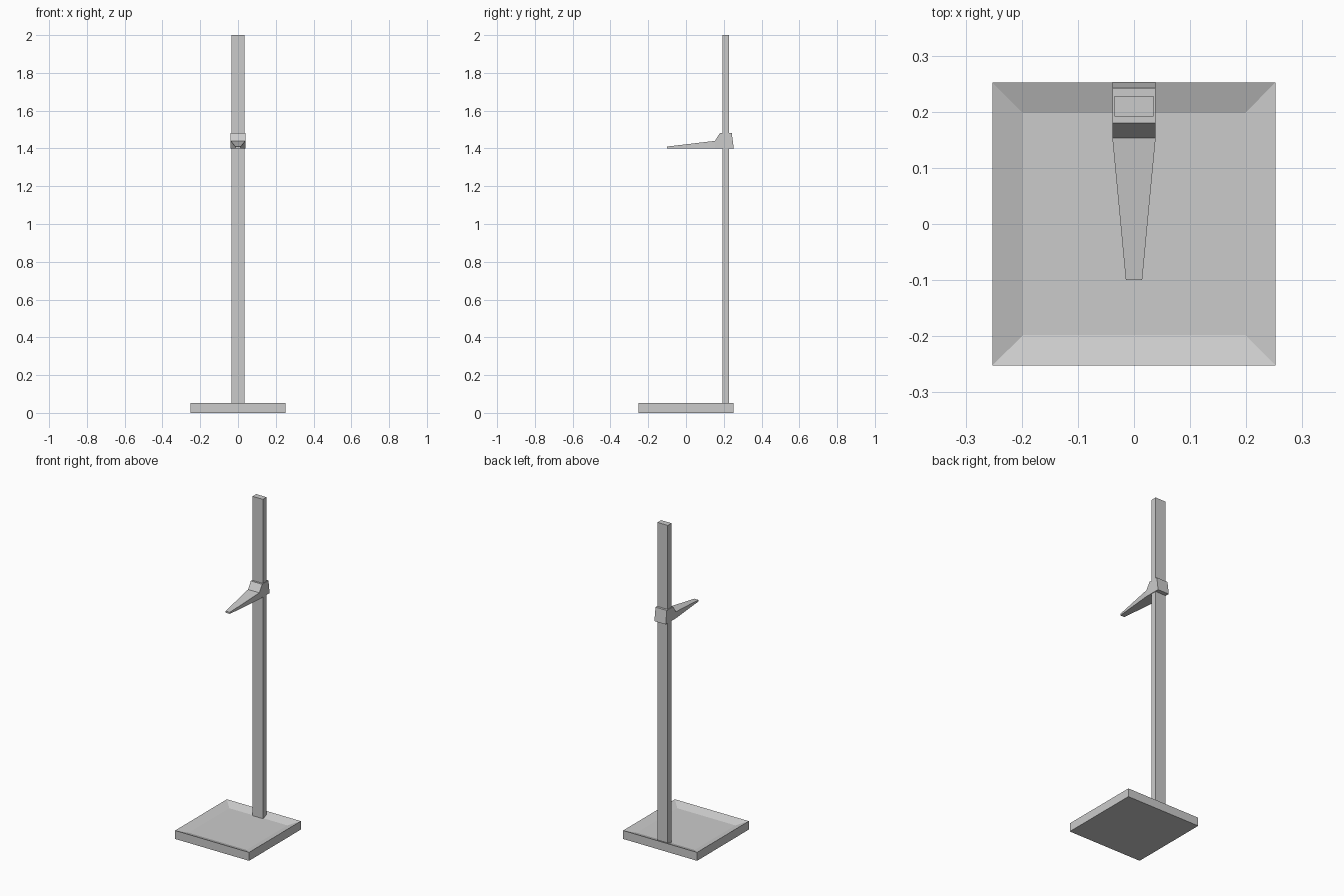
import bpy
import bmesh

cube = bpy.data.objects.get("Cube")
if cube:
    bpy.data.objects.remove(cube, do_unlink=True)

# One plain grey for every part
grey = bpy.data.materials.new("light_grey")
grey.use_nodes = True
grey.diffuse_color = (0.6, 0.6, 0.6, 1)
shader = next(n for n in grey.node_tree.nodes if n.type == "BSDF_PRINCIPLED")
shader.inputs["Base Color"].default_value = grey.diffuse_color


def loft(name, rings):
    """Skin a row of four-cornered rings and close both ends."""
    bm = bmesh.new()
    rows = [[bm.verts.new(p) for p in ring] for ring in rings]
    for a, b in zip(rows, rows[1:]):
        for i in range(4):
            j = (i + 1) % 4
            bm.faces.new((a[i], a[j], b[j], b[i]))
    bm.faces.new(rows[0])
    bm.faces.new(rows[-1])
    bmesh.ops.recalc_face_normals(bm, faces=bm.faces)
    mesh = bpy.data.meshes.new(name)
    bm.to_mesh(mesh)
    bm.free()
    mesh.materials.append(grey)
    obj = bpy.data.objects.new(name, mesh)
    bpy.context.collection.objects.link(obj)
    return obj


def level(hx, hy, z, cy=0):
    """Horizontal rectangle centred on x = 0."""
    return [(-hx, cy - hy, z), (hx, cy - hy, z), (hx, cy + hy, z), (-hx, cy + hy, z)]


def station(half, y_low, z_low, y_high, z_high):
    """Cross-section of the slider, seen along y."""
    return [(-half, y_low, z_low), (half, y_low, z_low),
            (half, y_high, z_high), (-half, y_high, z_high)]


# Foot plate: square slab whose top slopes down into a shallow tray
EDGE, FLOOR = 0.252, 0.198
loft("foot_plate", [level(EDGE, EDGE, 0), level(EDGE, EDGE, 0.052),
                    level(FLOOR, FLOOR, 0.032)])

# Upright measuring post near the back edge
loft("post", [level(0.035, 0.018, 0.03, 0.21), level(0.035, 0.018, 2.0, 0.21)])

# Sliding head piece: tapered pointer, sloped front and leaning back
loft("slider", [station(0.0145, -0.1, 1.4, -0.1, 1.41),
                station(0.0385, 0.153, 1.4, 0.153, 1.44),
                station(0.0385, 0.18, 1.4, 0.18, 1.482),
                station(0.0385, 0.253, 1.4, 0.242, 1.482)])
